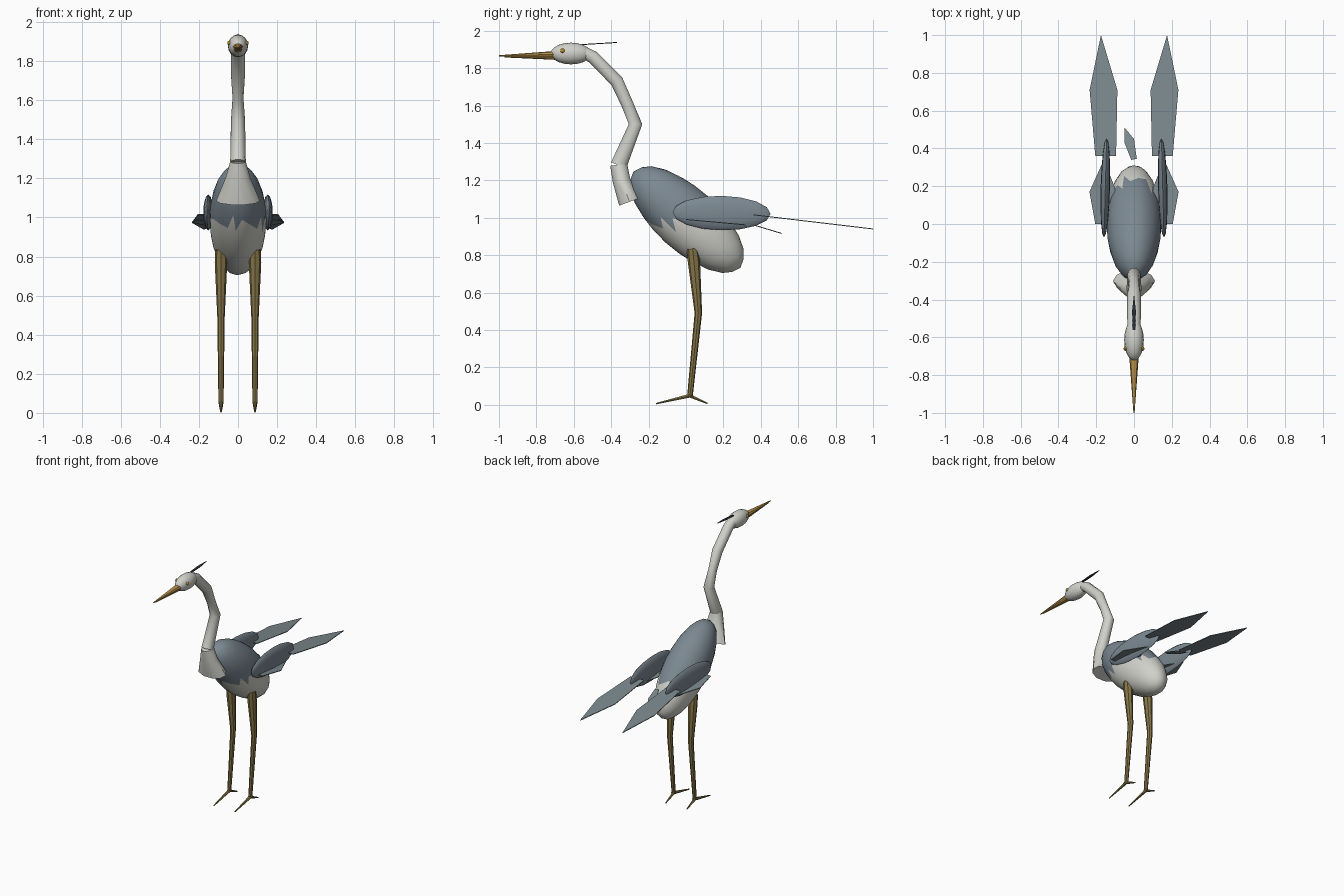
import bpy, bmesh
from math import cos, sin, pi, radians
from mathutils import Matrix, Vector

if "Cube" in bpy.data.objects:
    bpy.data.objects.remove(bpy.data.objects["Cube"], do_unlink=True)


def material(name, color):
    m = bpy.data.materials.new(name)
    m.use_nodes = True
    m.diffuse_color = (*color, 1)
    node = next(n for n in m.node_tree.nodes if n.type == 'BSDF_PRINCIPLED')
    node.inputs["Base Color"].default_value = (*color, 1)
    return m


WHITE = material("pale plumage", (0.64, 0.64, 0.60))
GREY = material("blue grey plumage", (0.20, 0.25, 0.29))
FEATHER = material("flight feather grey", (0.20, 0.25, 0.27))
BLACK = material("dark plume", (0.025, 0.028, 0.04))
BEAK = material("golden beak", (0.47, 0.28, 0.07))
LEG = material("olive leg", (0.24, 0.18, 0.065))
EYE = material("amber eye", (0.50, 0.28, 0.03))


def finish(name, bm, *mats, smooth=40):
    bmesh.ops.recalc_face_normals(bm, faces=bm.faces)
    me = bpy.data.meshes.new(name)
    bm.to_mesh(me)
    bm.free()
    for m in mats:
        me.materials.append(m)
    if smooth:
        me.shade_smooth()
        me.set_sharp_from_angle(angle=radians(smooth))
    ob = bpy.data.objects.new(name, me)
    bpy.context.collection.objects.link(ob)
    return ob


def placed(center, size, pitch=0, yaw=0):
    return (Matrix.Translation(center) @ Matrix.Rotation(radians(yaw), 4, 'Z')
            @ Matrix.Rotation(radians(pitch), 4, 'X') @ Matrix.Diagonal((*size, 1)))


def ellipsoid(name, mat, center, size, pitch=0, yaw=0, segments=16, rings=10):
    bm = bmesh.new()
    # poles lie along the length of the part
    turn = Matrix.Rotation(pi / 2, 4, 'X')
    bmesh.ops.create_uvsphere(bm, u_segments=segments, v_segments=rings, radius=1,
                              matrix=placed(center, size, pitch, yaw) @ turn)
    return finish(name, bm, mat)


def loft(name, mat, rings, x=0, sides=8, smooth=40):
    """Tube in a plane of constant x; rings are (y, z, half width, half depth)."""
    bm = bmesh.new()
    pts = [Vector((x, r[0], r[1])) for r in rings]
    loops = []
    for i, (p, r) in enumerate(zip(pts, rings)):
        t = Vector()
        if i:
            t += (p - pts[i - 1]).normalized()
        if i < len(pts) - 1:
            t += (pts[i + 1] - p).normalized()
        t.normalize()
        n = Vector((0, -t.z, t.y))
        angles = [2 * pi * k / sides for k in range(sides)]
        loops.append([bm.verts.new(p + Vector((r[2] * cos(a), 0, 0)) + n * r[3] * sin(a))
                      for a in angles])
    for a, b in zip(loops, loops[1:]):
        for k in range(sides):
            j = (k + 1) % sides
            bm.faces.new((a[k], a[j], b[j], b[k]))
    bm.faces.new(loops[0])
    bm.faces.new(loops[-1])
    return finish(name, bm, mat, smooth=smooth)


def plate(name, mat, outline, z0, slope, side=1, thick=0.005):
    """Thin feather; height falls along y from its first point."""
    bm = bmesh.new()
    y0 = outline[0][1]
    face = bm.faces.new([bm.verts.new((side * x, y, z0 + slope * (y - y0)))
                         for x, y in outline])
    grown = bmesh.ops.extrude_face_region(bm, geom=[face])["geom"]
    bmesh.ops.translate(bm, vec=(0, 0, -thick),
                        verts=[v for v in grown if isinstance(v, bmesh.types.BMVert)])
    return finish(name, bm, mat, smooth=0)


# Body: tilted ellipsoid with a jagged grey mantle over a pale belly
bm = bmesh.new()
bmesh.ops.create_icosphere(bm, subdivisions=3, radius=1,
                           matrix=placed((0, 0.005, 0.99), (0.146, 0.385, 0.168), -42))
for f in bm.faces:
    f.material_index = int(f.calc_center_median().z > 0.975)
finish("body", bm, WHITE, GREY)

# Neck and flared breast feathers
loft("neck", WHITE, [(-0.55, 1.885, 0.034, 0.034), (-0.50, 1.86, 0.036, 0.036),
                     (-0.37, 1.73, 0.036, 0.037), (-0.315, 1.61, 0.028, 0.034),
                     (-0.27, 1.50, 0.036, 0.038), (-0.36, 1.28, 0.040, 0.046)], sides=10)
loft("breast_feathers", WHITE, [(-0.36, 1.285, 0.040, 0.048), (-0.345, 1.20, 0.065, 0.050),
                                (-0.302, 1.085, 0.112, 0.062)], sides=10)

# Head, beak and crest
ellipsoid("head", WHITE, (0, -0.615, 1.878), (0.052, 0.108, 0.058))
loft("upper_beak", BEAK, [(-0.69, 1.874, 0.026, 0.018), (-1.0, 1.866, 0.003, 0.003)])
loft("lower_beak", BEAK, [(-0.69, 1.857, 0.021, 0.013), (-0.97, 1.860, 0.003, 0.003)])
plate("crest_plume", BLACK, [(-0.007, -0.56), (0.007, -0.56), (0.010, -0.46),
                             (0, -0.37), (-0.010, -0.46)], 1.928, 0.06)

# Tail feather
plate("tail_feather", FEATHER, [(-0.015, 0.34), (0.015, 0.345), (0, 0.45),
                                (-0.05, 0.51), (-0.05, 0.43)], 0.970, -0.30)

# Paired parts
for side, label in ((1, "left"), (-1, "right")):
    ellipsoid(label + "_eye", EYE, (side * 0.045, -0.66, 1.893), (0.010, 0.012, 0.012),
              segments=8, rings=6)
    ellipsoid(label + "_wing", GREY, (side * 0.152, 0.190, 1.025), (0.025, 0.262, 0.092),
              pitch=-1, yaw=side * 1.5, segments=12, rings=8)
    plate(label + "_long_feather", FEATHER,
          [(0.095, 0.36), (0.205, 0.36), (0.235, 0.71), (0.175, 1.0), (0.088, 0.71)],
          1.018, -0.118, side)
    plate(label + "_short_feather", FEATHER,
          [(0.110, 0.0), (0.205, 0.0), (0.236, 0.17), (0.160, 0.34), (0.100, 0.19)],
          0.993, -0.09, side)
    x = side * 0.087
    loft(label + "_leg", LEG, [(0.035, 0.835, 0.030, 0.030), (0.042, 0.77, 0.032, 0.033),
                               (0.066, 0.49, 0.019, 0.020), (0.021, 0.045, 0.013, 0.015)], x)
    loft(label + "_front_toe", LEG, [(0.035, 0.052, 0.013, 0.012),
                                     (-0.16, 0.006, 0.004, 0.004)], x, sides=6)
    loft(label + "_hind_toe", LEG, [(0.010, 0.052, 0.012, 0.011),
                                    (0.115, 0.007, 0.004, 0.004)], x, sides=6)
